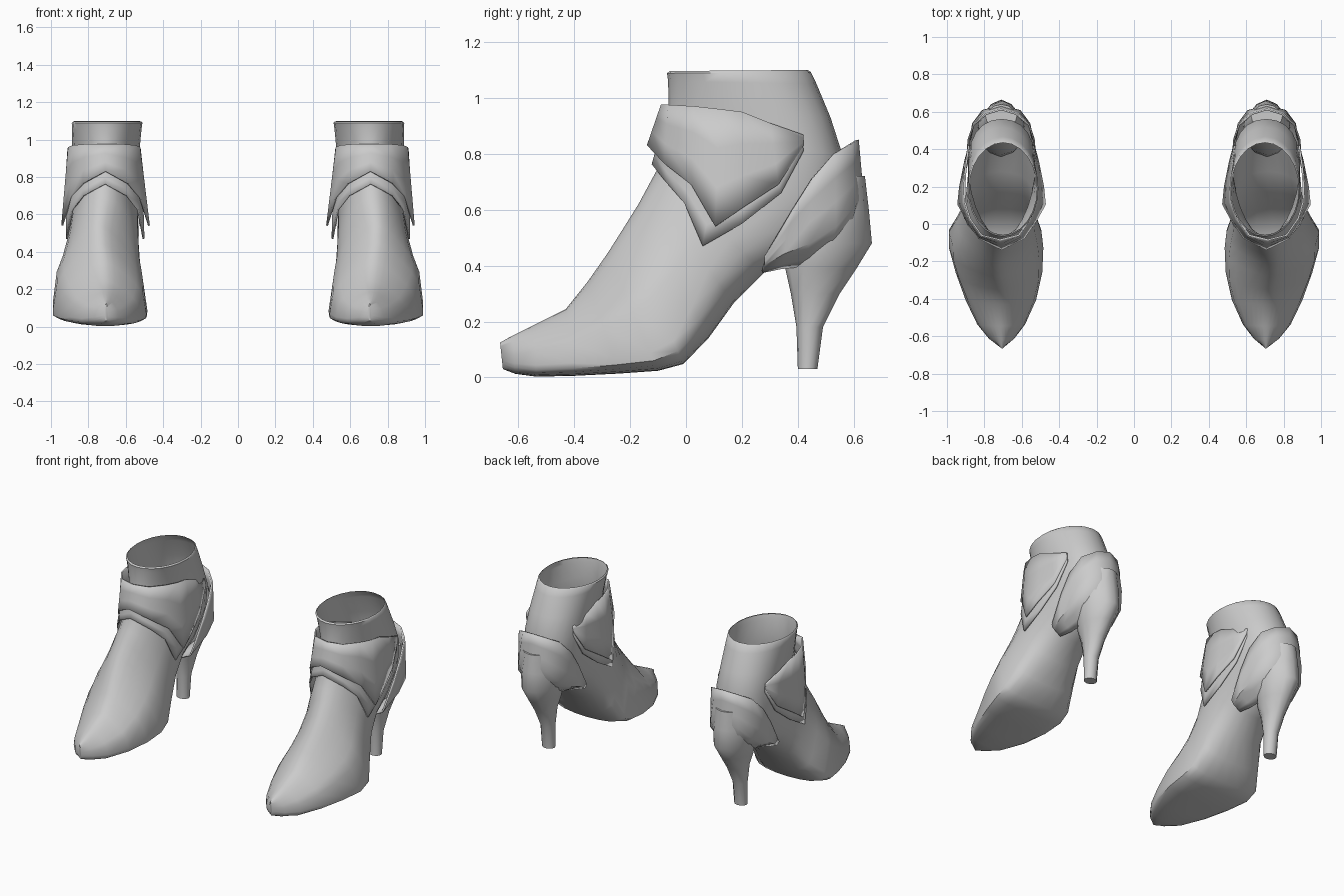
import bpy, math

if "Cube" in bpy.data.objects:
    bpy.data.objects.remove(bpy.data.objects["Cube"])

mat = bpy.data.materials.new("grey leather")
mat.diffuse_color = (0.6, 0.6, 0.6, 1)
mat.use_nodes = True
mat.node_tree.nodes["Principled BSDF"].inputs["Base Color"].default_value = mat.diffuse_color


def make(name, verts, faces, thick=0.0, angle=50):
    """Mesh object for the +x boot, mirrored to make the pair."""
    me = bpy.data.meshes.new(name)
    me.from_pydata(verts, [], faces)
    me.materials.append(mat)
    ob = bpy.data.objects.new(name, me)
    bpy.context.collection.objects.link(ob)
    bpy.ops.object.select_all(action='DESELECT')
    ob.select_set(True)
    bpy.context.view_layer.objects.active = ob
    bpy.ops.object.mode_set(mode='EDIT')
    bpy.ops.mesh.select_all(action='SELECT')
    bpy.ops.mesh.normals_make_consistent(inside=False)
    bpy.ops.object.mode_set(mode='OBJECT')
    bpy.ops.object.shade_smooth_by_angle(angle=math.radians(angle))
    if thick:
        s = ob.modifiers.new("thickness", 'SOLIDIFY')
        s.thickness, s.offset = thick, 0
    m = ob.modifiers.new("pair", 'MIRROR')
    m.use_mirror_merge = False
    return ob


def loft(name, sections, n, cap_end):
    """Sections: front point, back point, centre x, half width, sole flatness."""
    verts, faces = [], []
    for fy, fz, by, bz, cx, w, k in sections:
        peak = max(math.sin(i / 50) * (1 - k * math.cos(i / 50)) for i in range(158))
        for i in range(n):
            t = 2 * math.pi * i / n
            c, s = math.cos(t), math.sin(t)
            x = w * s * (1 - k * c) / peak
            if c < 0:
                c = -abs(c) ** (1 - 1.4 * k)
            a = (1 + c) / 2
            verts.append((cx + x, by + (fy - by) * a, bz + (fz - bz) * a))
    for r in range(len(sections) - 1):
        for i in range(n):
            j = (i + 1) % n
            faces.append((r * n + i, r * n + j, (r + 1) * n + j, (r + 1) * n + i))
    faces.append(tuple(range(n)))
    if cap_end:
        faces.append(tuple(range(len(verts) - n, len(verts))))
    return make(name, verts, faces)


def wrap(name, cx_top, cx_low, cols, thick=0.01, sub=3):
    """Sheet around the ankle: each column is a polyline, built on both sides."""
    full = [(-1, c) for c in reversed(cols[1:])] + [(1, c) for c in cols]
    rows = (len(cols[0]) - 1) * sub + 1
    verts, faces = [], []
    for sx, pts in full:
        for r in range(rows):
            i = min(r // sub, len(pts) - 2)
            f = r / sub - i
            p = [a + (b - a) * f for a, b in zip(pts[i], pts[i + 1])]
            cx = cx_top + (cx_low - cx_top) * r / (rows - 1)
            verts.append((cx + sx * p[0], p[1], p[2]))
    for c in range(len(full) - 1):
        for r in range(rows - 1):
            a = c * rows + r
            faces.append((a, a + 1, a + rows + 1, a + rows))
    return make(name, verts, faces, thick)


# Boot upper and sole, from toe to the open ankle
loft("boot_body", [
    (-.665, .125, -.655, .03, .705, .008, .15),
    (-.62, .15, -.61, .013, .708, .068, .3),
    (-.545, .187, -.535, .003, .71, .128, .4),
    (-.43, .245, -.40, .006, .712, .19, .46),
    (-.35, .345, -.24, .014, .722, .234, .5),
    (-.28, .445, -.10, .024, .737, .255, .52),
    (-.22, .54, -.01, .048, .742, .25, .5),
    (-.17, .62, .08, .14, .733, .216, .38),
    (-.135, .685, .17, .265, .722, .194, .25),
    (-.105, .74, .28, .375, .717, .182, .18),
    (-.09, .79, .42, .45, .712, .178, .15),
    (-.08, .84, .55, .61, .709, .176, .18),
    (-.07, .90, .562, .79, .707, .177, .18),
    (-.062, .97, .517, .93, .706, .181, .1),
    (-.064, 1.06, .467, 1.05, .702, .186, .03),
    (-.068, 1.088, .447, 1.092, .70, .189, 0),
    (-.058, 1.096, .435, 1.10, .70, .181, 0),
], 24, False)

# Pointed ankle cuff and the layer under it
wrap("cuff", .716, .708, [
    ((0, -.085, .975), (0, -.135, .83)),
    ((.10, -.06, .975), (.12, -.075, .765)),
    ((.162, .03, .97), (.185, .02, .69)),
    ((.188, .12, .96), (.232, .105, .54)),
    ((.191, .20, .95), (.222, .20, .605)),
    ((.184, .30, .91), (.196, .33, .69)),
    ((.168, .42, .868), (.173, .42, .83)),
])
wrap("under_cuff", .712, .71, [
    ((0, -.09, .86), (0, -.118, .762)),
    ((.115, -.055, .80), (.115, -.07, .70)),
    ((.17, .02, .75), (.175, -.005, .625)),
    ((.20, .10, .70), (.205, .06, .47)),
    ((.20, .20, .70), (.20, .20, .55)),
    ((.186, .31, .76), (.188, .34, .66)),
    ((.165, .415, .85), (.168, .42, .81)),
])

# Heel counter hugging the back of the shoe and turning under into the heel
wrap("heel_counter", .71, .71, [
    ((0, .613, .85), (0, .63, .66), (0, .58, .45)),
    ((.08, .588, .835), (.10, .605, .62), (.05, .56, .43)),
    ((.148, .53, .80), (.152, .535, .54), (.06, .50, .412)),
    ((.175, .45, .71), (.165, .44, .48), (.06, .42, .40)),
    ((.18, .38, .60), (.165, .35, .445), (.07, .34, .392)),
    ((.172, .28, .43), (.158, .28, .405), (.10, .272, .378)),
])

# Tapered heel: height, front, back, half width
loft("heel", [(f, z, b, z, .71, w, k) for z, f, b, w, k in [
    (.03, .40, .47, .042, 0),
    (.18, .395, .49, .045, 0),
    (.30, .375, .55, .062, 0),
    (.39, .355, .61, .092, -.1),
    (.48, .37, .665, .125, -.15),
    (.60, .42, .654, .125, -.15),
    (.72, .52, .64, .085, -.1),
]], 12, True)
